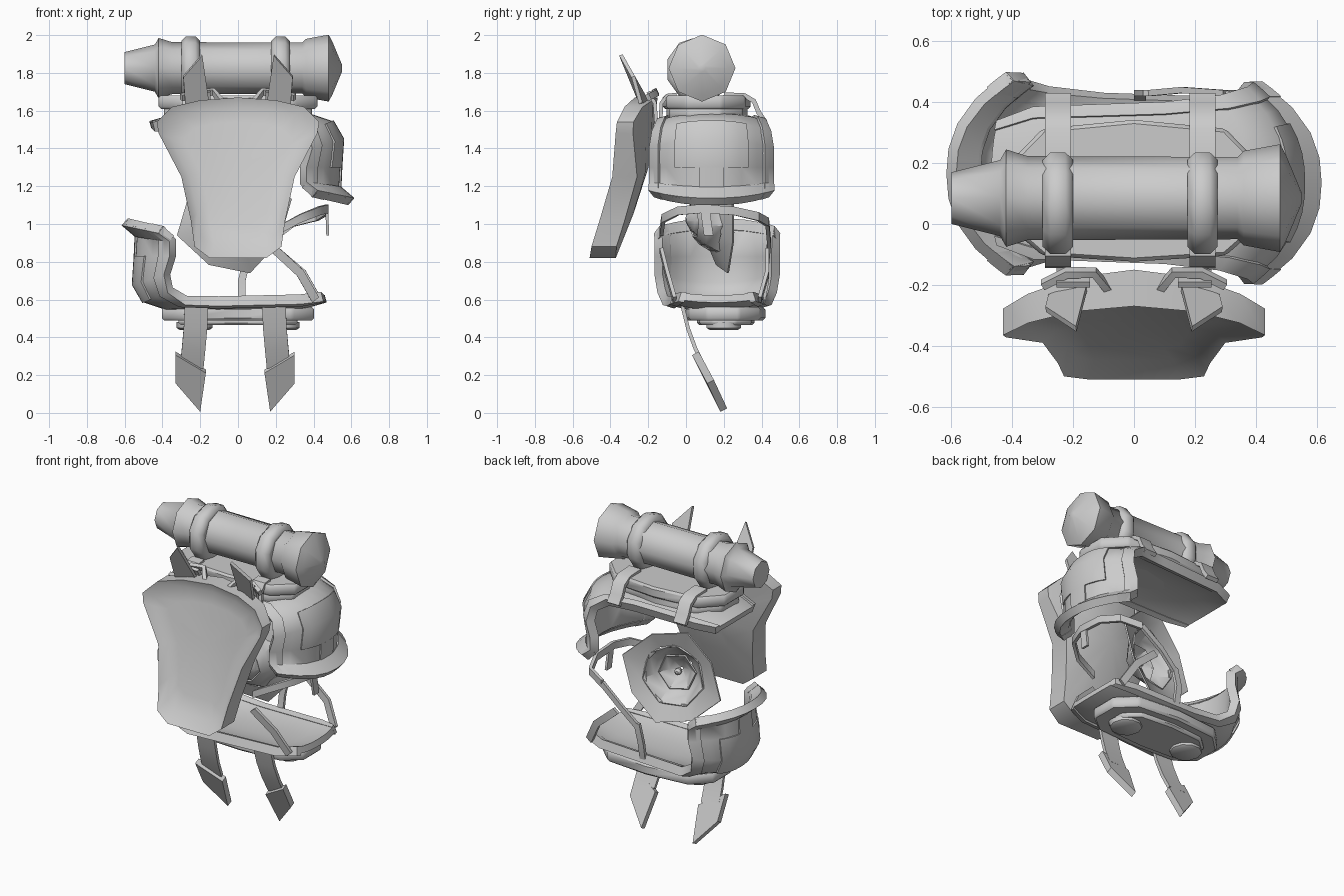
import bpy, math
from mathutils import Vector

if "Cube" in bpy.data.objects:
    bpy.data.objects.remove(bpy.data.objects["Cube"])

grey = bpy.data.materials.new("plain_grey")
grey.diffuse_color = (0.6, 0.6, 0.6, 1)
grey.use_nodes = True
grey.node_tree.nodes["Principled BSDF"].inputs["Base Color"].default_value = grey.diffuse_color


def make(name, verts, faces, solid=0, offset=0, bevel=0, angle=38):
    me = bpy.data.meshes.new(name)
    me.from_pydata([tuple(v) for v in verts], [], faces)
    me.validate()
    me.materials.append(grey)
    ob = bpy.data.objects.new(name, me)
    bpy.context.collection.objects.link(ob)
    bpy.ops.object.select_all(action='DESELECT')
    bpy.context.view_layer.objects.active = ob
    ob.select_set(True)
    if solid:
        m = ob.modifiers.new("solid", 'SOLIDIFY')
        m.thickness, m.offset = solid, offset
        bpy.ops.object.modifier_apply(modifier="solid")
    if bevel:
        m = ob.modifiers.new("bevel", 'BEVEL')
        m.width, m.segments = bevel, 1
        bpy.ops.object.modifier_apply(modifier="bevel")
    bpy.ops.object.shade_smooth_by_angle(angle=math.radians(angle))
    return ob


def lathe(name, prof, center, axis=(1, 0, 0), n=8, jag=None, solid=0, turn=0.0, angle=38):
    q = Vector(axis).to_track_quat('X', 'Z')
    verts, faces = [], []
    for k, (a, r) in enumerate(prof):
        for i in range(n):
            t = 2 * math.pi * i / n + turn
            rr = r * (jag[i % len(jag)] if jag and k == 0 else 1)
            verts.append(Vector(center) + q @ Vector((a, rr * math.sin(t), rr * math.cos(t))))
    for k in range(len(prof) - 1):
        for i in range(n):
            j = (i + 1) % n
            faces.append((k * n + j, k * n + i, k * n + n + i, k * n + n + j))
    if not solid:
        faces += [tuple(range(n)), tuple(range((len(prof) - 1) * n, len(prof) * n))[::-1]]
    return make(name, verts, faces, solid, angle=angle)


def ribbon(name, path, side, width, thick):
    s = Vector(side).normalized() * width / 2
    verts = [Vector(p) + d for p in path for d in (-s, s)]
    faces = [(2 * i, 2 * i + 1, 2 * i + 3, 2 * i + 2) for i in range(len(path) - 1)]
    return make(name, verts, faces, thick)


def prism(name, outline, z0, z1, sx=1, sy=1, dy=0, bevel=0.012):
    n = len(outline)
    verts = [(x * sx, y * sy + dy, z) for z in (z0, z1) for x, y in outline]
    faces = [tuple(range(n))[::-1], tuple(range(n, 2 * n))]
    faces += [(i, (i + 1) % n, n + (i + 1) % n, n + i) for i in range(n)]
    return make(name, verts, faces, bevel=bevel)


def lerp(table, z):
    for (z0, y0), (z1, y1) in zip(table, table[1:]):
        if z <= z1:
            return y0 + (y1 - y0) * (z - z0) / (z1 - z0)
    return table[-1][1]


# Bed roll with end caps
lathe("bed_roll", [(-.6, .085), (-.44, .125), (-.42, .16), (-.35, .138), (.34, .135),
                   (.36, .155), (.48, .177), (.5, .14), (.55, .02)], (0, .085, 1.825), angle=50)

# Straps holding the roll, with tails folded over the lid
for i, x in enumerate((-.25, .225)):
    lathe(f"roll_strap_{i}", [(-.05, .13), (-.05, .15), (-.025, .175), (.025, .175), (.05, .15), (.05, .13)],
          (x, .068, 1.818), n=10, angle=50)
    ribbon(f"strap_back_tail_{i}", [(x, .2, 1.685), (x, .31, 1.68), (x, .36, 1.65), (x, .385, 1.59), (x, .42, 1.54)],
           (1, 0, 0), .085, .025)
    ribbon(f"strap_front_tail_{i}", [(x, -.05, 1.685), (x, -.1, 1.68), (x, -.13, 1.64), (x, -.135, 1.54)],
           (1, 0, 0), .085, .02)

# Lid and base plates
OUT = [(0, -.13), (.3, -.11), (.42, 0), (.42, .2), (.3, .33), (0, .36), (-.3, .33), (-.42, .2), (-.42, 0), (-.3, -.11)]
prism("lid", OUT, 1.61, 1.68, 1, .95)
prism("lid_base", OUT, 1.55, 1.62, .93, .88, .01)
prism("base_plate", OUT, .49, .56, .96, .86, .11)
prism("base_lower_plate", OUT, .465, .5, .75, .62, .14)
for i, x in enumerate((-.23, .23)):
    lathe(f"base_stud_{i}", [(0, .095), (.03, .095), (.04, .08)], (x, .2, .48), (0, 0, -1), 10)

# Two shell halves: a slab turning into a bulging wall with a flared lip
EDGE = [(-.45, 1.53), (-.33, 1.545), (.1, 1.555), (.28, 1.55), (.37, 1.49), (.39, 1.4), (.36, 1.3), (.36, 1.22), (.42, 1.17)]
MID = [(-.47, 1.545), (-.33, 1.585), (.1, 1.595), (.38, 1.585), (.5, 1.545), (.555, 1.45), (.545, 1.3), (.54, 1.19), (.61, 1.13)]
HALF_Y = [.2, .245, .26, .28, .305, .32, .32, .32, .325]


def shell_strip(name, u0, u1, s0, s1, lower, thick, grow=0.0):
    """Patch of the shell between two profile stations and two widths."""
    nv, verts, faces = 8, [], []
    us = range(u0, u1 + 1)
    for u in us:
        for j in range(nv + 1):
            s = s0 + (s1 - s0) * j / nv
            w = 1 - abs(s) ** 2.4
            x = EDGE[u][0] + (MID[u][0] - EDGE[u][0]) * w
            z = EDGE[u][1] + (MID[u][1] - EDGE[u][1]) * w
            y = .135 + s * HALF_Y[u]
            verts.append((-x, y + .03, 2.13 - z) if lower else (x, y, z))
    m = nv + 1
    for a in range(len(us) - 1):
        for j in range(nv):
            faces.append((a * m + j, a * m + m + j, a * m + m + j + 1, a * m + j + 1))
    make(name, verts, faces, thick, -1 + grow, angle=45)


for lower in (False, True):
    p = "lower" if lower else "upper"
    shell_strip(p + "_shell", 0, 8, -1, 1, lower, .04)
    shell_strip(p + "_front_rim", 0, 8, -1.01, -.86, lower, .055, .4)
    shell_strip(p + "_back_rim", 0, 8, .86, 1.01, lower, .055, .4)
    shell_strip(p + "_lip", 7, 8, -1, 1, lower, .05, .4)
    shell_strip(p + "_side_panel", 4, 6, -.6, .6, lower, .03, .5)
    shell_strip(p + "_side_tab", 6, 7, -.2, .2, lower, .03, .5)

# Front plate: curved shield with a gently sunken panel
HALF = [(0, 1.67), (.2, 1.655), (.35, 1.62), (.43, 1.54), (.42, 1.48), (.3, 1.25), (.25, 1.02), (.23, .88), (.15, .82)]
RIM = HALF + [(-x, z) for x, z in HALF[:0:-1]]
FRONT = [(.8, -.51), (1.3, -.345), (1.58, -.3), (1.67, -.27)]
PANEL = [(.8, -.49), (.9, -.435), (1.05, -.385), (1.3, -.32), (1.67, -.245)]
BACK = [(.8, -.365), (1.25, -.205), (1.67, -.15)]
verts, faces, n = [], [], len(RIM)
RINGS = [(0, BACK), (.5, BACK), (1, BACK), (1, FRONT), (.86, PANEL), (.65, PANEL), (.4, PANEL), (0, PANEL)]
for sc, table in RINGS:
    bend = .6 if table is BACK else .32
    for x, z in RIM:
        x, z = x * sc, 1.3 + (z - 1.3) * sc
        verts.append((x, lerp(table, z) - bend * x * x, z))
for k in range(len(RINGS) - 1):
    for i in range(n):
        j = (i + 1) % n
        f = [k * n + i, k * n + j, k * n + n + j, k * n + n + i]
        if k == 0:
            f = [0, n + j, n + i]
        elif k == len(RINGS) - 2:
            f = [k * n + i, k * n + j, k * n + n]
        faces.append(tuple(f))
make("front_plate", verts, faces)

for s in (-1, 1):
    t = "left" if s < 0 else "right"
    # Pointed strap ends and buckles above the plate
    blade = [(.28, -.24, 1.64), (.15, -.19, 1.62), (.19, -.345, 1.895), (.29, -.28, 1.78)]
    if s > 0:
        blade = blade[::-1]
    make(t + "_strap_point", [(s * x, y, z) for x, y, z in blade], [(0, 1, 2, 3)], .02)
    ribbon(t + "_buckle_bar", [(s * .3, -.2, 1.67), (s * .22, -.16, 1.69), (s * .13, -.16, 1.7), (s * .08, -.22, 1.64)],
           (0, -.5, 1), .035, .025)
    ribbon(t + "_plate_strap", [(s * .2, -.2, 1.7), (s * .2, -.165, 1.64), (s * .2, -.155, 1.5)], (1, 0, 0), .11, .02)
    # Hanging strap with a pointed end
    d = -.03 if s > 0 else 0
    ribbon(t + "_hanging_strap", [(s * .22 + d, -.02, .57), (s * .225 + d, .01, .45), (s * .235 + d, .05, .34),
                                  (s * .245 + d, .1, .24)], (1, 0, 0), .125, .02)
    foot = [(.33, .05, .315), (.17, .1, .22), (.2, .2, .015), (.33, .13, .165)]
    make(t + "_strap_end", [(s * x + d, y, z) for x, y, z in foot], [(0, 1, 2, 3)], .04)

# Flared blossom in the opening: nested cups around a small knob
AX, BC = (-.25, .95, .08), (0, .1, 1.03)
lathe("blossom_outer", [(.08, .31), (.04, .19)], BC, AX, 8, (1.0, .9, 1.05, .92), .01, .3)
lathe("blossom_middle", [(.05, .2), (-.02, .15), (-.06, .1)], BC, AX, 7, None, .01)
lathe("blossom_inner", [(-.02, .12), (-.07, .07), (-.1, .01)], BC, AX, 6, None, .01, .4)
lathe("blossom_knob", [(-.06, .008), (-.045, .022), (-.025, .022), (-.01, .008)], BC, AX, 8)

# Thin bands bracing the open side
ribbon("upper_hoop", [(.2, -.13, .96), (.33, -.12, 1.03), (.43, -.04, 1.07), (.47, .08, 1.08), (.47, .25, 1.07),
                      (.42, .38, 1.04), (.3, .43, 1.01)], (0, 0, 1), .045, .02)
ribbon("hoop_end", [(.47, .1, 1.08), (.475, .12, .94)], (0, 1, 0), .05, .015)
ribbon("back_post", [(.02, .41, .59), (.02, .43, .7), (.05, .43, .82)], (1, 0, 0), .04, .02)
ribbon("back_brace", [(.05, .43, .8), (.16, .44, .9), (.3, .43, 1.01)], (-.5, 0, 1), .035, .02)
ribbon("back_diagonal", [(.2, .43, .86), (.34, .43, .74), (.42, .39, .6)], (1, 0, .8), .045, .02)
ribbon("front_diagonal", [(.2, -.13, .86), (.33, -.1, .74), (.41, -.06, .6)], (1, 0, .8), .045, .02)
